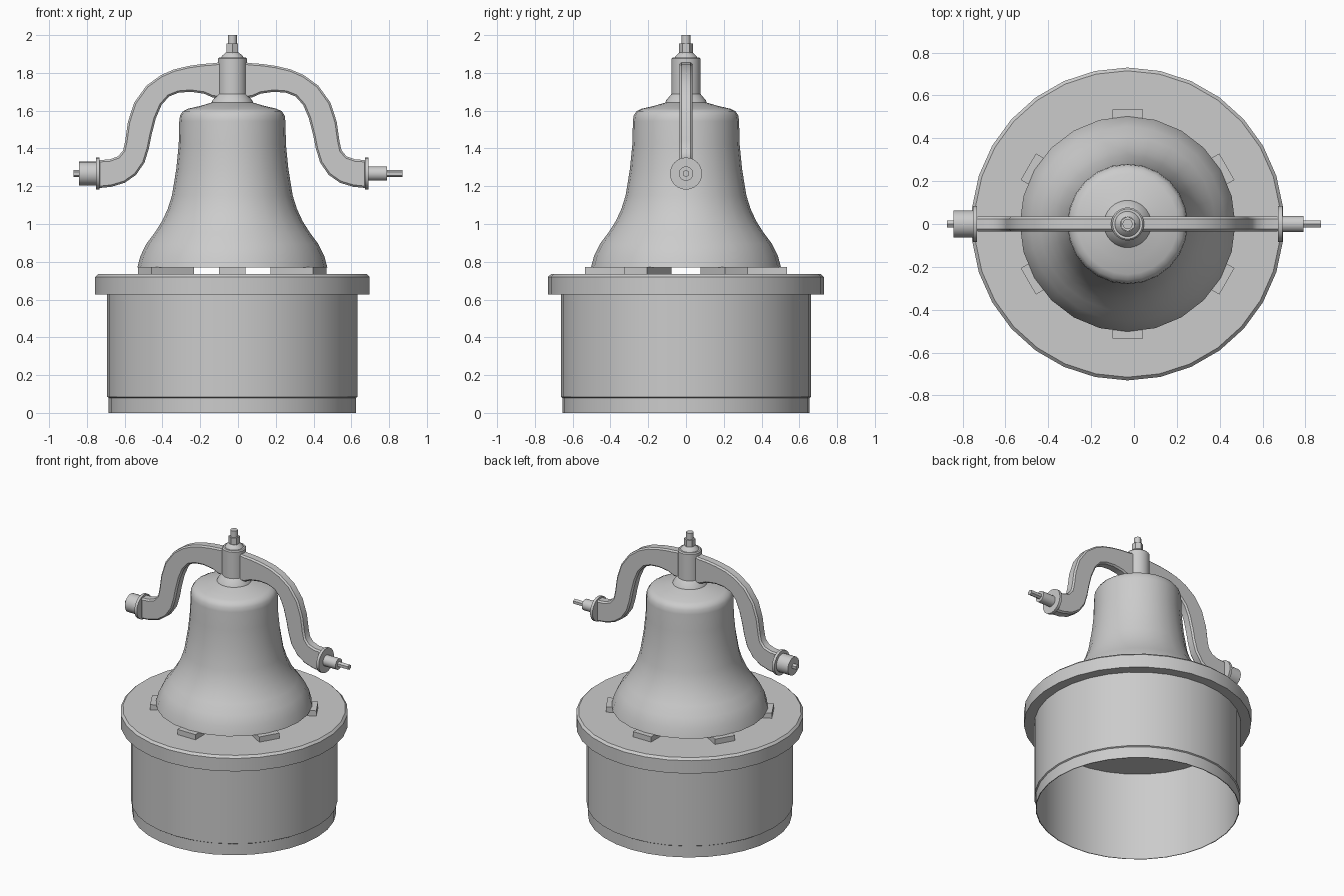
import bpy, bmesh, math
from mathutils import Matrix, Vector

if "Cube" in bpy.data.objects:
    bpy.data.objects.remove(bpy.data.objects["Cube"])

CX = -0.03   # axis of the bell, x
PZ = 1.267   # height of the pivot axis


def finish(name, bm, smooth=True):
    bmesh.ops.remove_doubles(bm, verts=bm.verts, dist=1e-5)
    bmesh.ops.recalc_face_normals(bm, faces=bm.faces)
    me = bpy.data.meshes.new(name)
    bm.to_mesh(me)
    bm.free()
    ob = bpy.data.objects.new(name, me)
    bpy.context.collection.objects.link(ob)
    if smooth:
        bpy.ops.object.select_all(action='DESELECT')
        ob.select_set(True)
        bpy.context.view_layer.objects.active = ob
        bpy.ops.object.shade_smooth_by_angle(angle=math.radians(32))
    return ob


def lathe(name, profile, n=32, smooth=True, along_x=False):
    """Spin (radius, height) points about the bell axis, or about the pivot axis."""
    bm = bmesh.new()
    rings = []
    for r, h in profile:
        ring = []
        for i in range(n):
            a = 2 * math.pi * i / n + math.pi / 2
            c, s = r * math.cos(a), r * math.sin(a)
            ring.append(bm.verts.new((h, c, PZ + s) if along_x else (CX + c, s, h)))
        rings.append(ring)
    for a, b in zip(rings, rings[1:]):
        for i in range(n):
            j = (i + 1) % n
            bm.faces.new((a[i], a[j], b[j], b[i]))
    if profile[0] != profile[-1]:
        for ring in (rings[0], rings[-1]):
            bm.faces.new(ring)
    return finish(name, bm, smooth)


# Base drum, open underneath
lathe("base_drum", [(0.65, 0), (0.655, 0), (0.655, 0.08), (0.663, 0.085),
                    (0.663, 0.63), (0.65, 0.63), (0.65, 0)])
# Lid with chamfered rim
lathe("base_lid", [(0.73, 0.628), (0.73, 0.72), (0.715, 0.735)], 30)

# Bell shell
lathe("bell", [(0.46, 0.77), (0.503, 0.77), (0.487, 0.83), (0.455, 0.895), (0.41, 0.955),
               (0.372, 1.015), (0.342, 1.08), (0.32, 1.15), (0.297, 1.29),
               (0.284, 1.42), (0.281, 1.545), (0.277, 1.575), (0.262, 1.597),
               (0.235, 1.61), (0.17, 1.625), (0.112, 1.642), (0.06, 1.65)], 24)

# Six support blocks under the bell lip
for k in range(6):
    bm = bmesh.new()
    m = (Matrix.Translation((CX, 0, 0)) @ Matrix.Rotation(math.radians(30 + 60 * k), 4, 'Z')
         @ Matrix.Translation((0.405, 0, 0.7525)) @ Matrix.Diagonal((0.26, 0.142, 0.039, 1)))
    bmesh.ops.create_cube(bm, size=1, matrix=m)
    finish(f"support_block_{k + 1}", bm, False)

# Centre post, collar, cap, nut and threaded stud
lathe("post_collar", [(0.112, 1.638), (0.105, 1.655), (0.08, 1.685), (0.075, 1.69)])
lathe("yoke_post", [(0.077, 1.66), (0.077, 1.875), (0.07, 1.882)])
lathe("post_washer", [(0.06, 1.88), (0.055, 1.89), (0.034, 1.908)])
lathe("post_nut", [(0.036, 1.9), (0.036, 1.955)], 6, False)
lathe("post_stud", [(0.024, 1.95), (0.024, 2.0)], 12)

# S-shaped yoke arms, as (distance from axis, height) outlines
outer = [(0.04, 1.862), (0.09, 1.852), (0.16, 1.847), (0.23, 1.837), (0.31, 1.818),
         (0.38, 1.787), (0.455, 1.732), (0.52, 1.642), (0.553, 1.54), (0.567, 1.44),
         (0.578, 1.39), (0.605, 1.358), (0.65, 1.342), (0.71, 1.338)]
inner = [(0.71, 1.19), (0.64, 1.197), (0.57, 1.218), (0.51, 1.26), (0.465, 1.325),
         (0.442, 1.4), (0.428, 1.47), (0.405, 1.56), (0.375, 1.63), (0.335, 1.675),
         (0.285, 1.695), (0.22, 1.7), (0.15, 1.69), (0.105, 1.67), (0.04, 1.665)]
for side, label in ((1, "right"), (-1, "left")):
    bm = bmesh.new()
    vs = [bm.verts.new((CX + side * d, -0.034, z)) for d, z in outer + inner]
    face = bm.faces.new(vs)
    ext = bmesh.ops.extrude_face_region(bm, geom=[face])
    moved = [v for v in ext['geom'] if isinstance(v, bmesh.types.BMVert)]
    bmesh.ops.translate(bm, verts=moved, vec=(0, 0.068, 0))
    bmesh.ops.recalc_face_normals(bm, faces=bm.faces)
    # soften both side outlines
    rims = [e for e in bm.edges if abs(e.verts[0].co.y - e.verts[1].co.y) < 1e-6]
    bmesh.ops.bevel(bm, geom=rims, offset=0.01, segments=1, affect='EDGES')
    finish(f"yoke_arm_{label}", bm)
    # End flange
    a, b = CX + side * 0.703, CX + side * 0.722
    lathe(f"end_flange_{label}", [(0.085, a), (0.085, b)], 24, along_x=True)

# Left counter hub and pin, right axle and pin
lathe("left_hub", [(0.063, -0.75), (0.063, -0.842)], 24, along_x=True)
lathe("left_pin", [(0.019, -0.84), (0.019, -0.872)], 6, False, along_x=True)
lathe("right_axle", [(0.038, 0.69), (0.038, 0.79)], 20, along_x=True)
lathe("right_pin", [(0.019, 0.78), (0.019, 0.872)], 6, False, along_x=True)
